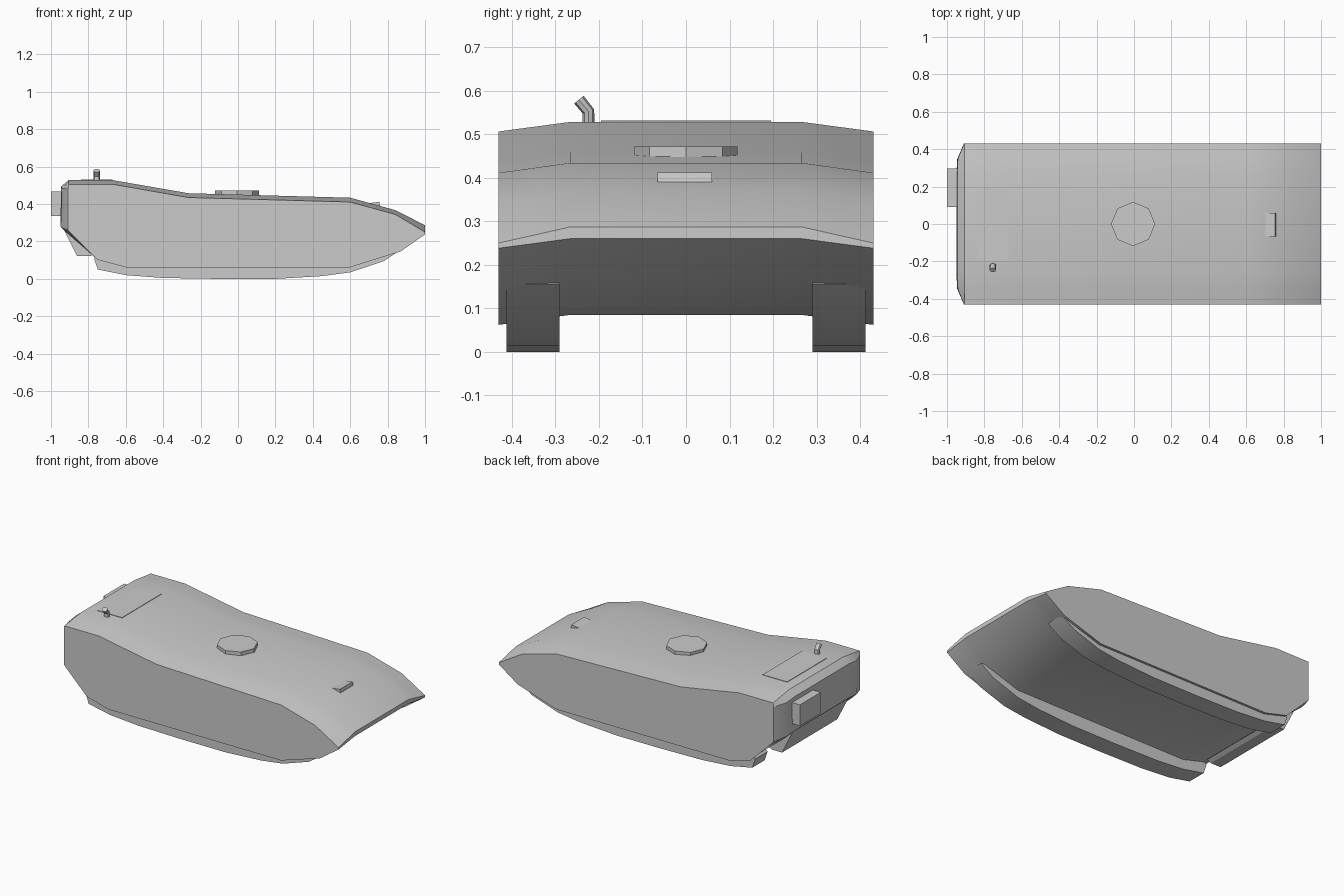
import bpy, bmesh, math
from mathutils import Vector

cube = bpy.data.objects.get("Cube")
if cube:
    bpy.data.objects.remove(cube, do_unlink=True)

grey = bpy.data.materials.new("plain_grey")
grey.use_nodes = True
grey.diffuse_color = (0.6, 0.6, 0.6, 1)
grey.node_tree.nodes["Principled BSDF"].inputs["Base Color"].default_value = (0.6, 0.6, 0.6, 1)


def finish(name, bm, angle=None):
    """Turn a bmesh into a grey object, smooth below the given angle."""
    bmesh.ops.recalc_face_normals(bm, faces=bm.faces)
    mesh = bpy.data.meshes.new(name)
    bm.to_mesh(mesh)
    bm.free()
    mesh.materials.append(grey)
    ob = bpy.data.objects.new(name, mesh)
    bpy.context.collection.objects.link(ob)
    if angle:
        bpy.ops.object.select_all(action='DESELECT')
        ob.select_set(True)
        bpy.context.view_layer.objects.active = ob
        bpy.ops.object.shade_smooth_by_angle(angle=math.radians(angle))
    return ob


def loft(name, sections, angle=None):
    """Skin closed loops of points and cap both ends."""
    bm = bmesh.new()
    loops = [[bm.verts.new(p) for p in s] for s in sections]
    for a, b in zip(loops, loops[1:]):
        for i in range(len(a)):
            j = (i + 1) % len(a)
            bm.faces.new((a[i], a[j], b[j], b[i]))
    bm.faces.new(loops[0])
    bm.faces.new(loops[-1])
    return finish(name, bm, angle)


def extrude_y(name, profile, y0, y1, angle=None):
    return loft(name, [[(x, y, z) for x, z in profile] for y in (y0, y1)], angle)


# Hull: a centre profile and a lower side profile with a clipped rear corner
centre = [(-0.905, 0.528), (-0.67, 0.528), (-0.265, 0.458), (0.6, 0.434),
          (0.84, 0.368), (1, 0.287), (1, 0.26), (0.87, 0.17), (0.6, 0.085),
          (-0.6, 0.085), (-0.75, 0.125), (-0.925, 0.26), (-0.95, 0.285), (-0.945, 0.495)]
side = [(-0.907, 0.506), (-0.67, 0.506), (-0.265, 0.435), (0.6, 0.411),
        (0.84, 0.345), (1, 0.25), (1, 0.238), (0.87, 0.147), (0.6, 0.062),
        (-0.6, 0.062), (-0.75, 0.102), (-0.9, 0.25), (-0.91, 0.262), (-0.91, 0.48)]
middle = [((a[0] + b[0]) / 2, (a[1] + b[1]) / 2) for a, b in zip(centre, side)]
middle[-3:] = [(-0.92, 0.25), (-0.945, 0.275), (-0.942, 0.485)]
stations = [(-0.43, side), (-0.347, middle), (-0.265, centre),
            (0.265, centre), (0.347, middle), (0.43, side)]
loft("hull", [[(x, y, z) for x, z in prof] for y, prof in stations], 30)

# Belly runners
runner = [(-0.77, 0.11), (-0.75, 0.05), (-0.6, 0.02), (-0.4, 0.005), (-0.1, 0),
          (0.2, 0), (0.45, 0.015), (0.6, 0.035), (0.78, 0.095), (0.87, 0.155), (0.7, 0.18), (-0.7, 0.18)]
for name, s in (("left_runner", 1), ("right_runner", -1)):
    extrude_y(name, runner, s * 0.29, s * 0.412, 30)

# Lower rear block
extrude_y("rear_lower_block", [(-0.94, 0.28), (-0.86, 0.122), (-0.79, 0.122),
                               (-0.72, 0.16), (-0.8, 0.28)], -0.275, 0.275)

# Stowage box, deck plate and periscope
extrude_y("rear_box", [(-1, 0.335), (-0.93, 0.335), (-0.93, 0.468), (-1, 0.468)], 0.09, 0.297)
extrude_y("engine_deck_plate", [(-0.84, 0.525), (-0.67, 0.525), (-0.67, 0.531), (-0.84, 0.531)],
          -0.195, 0.195)
extrude_y("periscope", [(0.695, 0.395), (0.69, 0.404), (0.755, 0.412), (0.76, 0.386), (0.7, 0.386)],
          -0.066, 0.06)

# Octagonal roof hatch
hatch = [Vector((0.118 * math.cos(i * math.pi / 4) - 0.005,
                 0.118 * math.sin(i * math.pi / 4), 0)) for i in range(8)]
loft("roof_hatch", [[p + Vector((0, 0, z)) for p in hatch] for z in (0.435, 0.472)])

# Bent exhaust pipe: rings along a path, each tilted about x
rings = []
for y, z, tilt in ((-0.224, 0.51, 0), (-0.224, 0.552, 20), (-0.246, 0.579, 40)):
    t = math.radians(tilt)
    rings.append([(-0.755 + 0.018 * math.cos(a),
                   y + 0.014 * math.sin(a) * math.cos(t),
                   z + 0.014 * math.sin(a) * math.sin(t))
                  for a in (i * math.pi / 4 for i in range(8))])
loft("exhaust_pipe", rings, 30)
